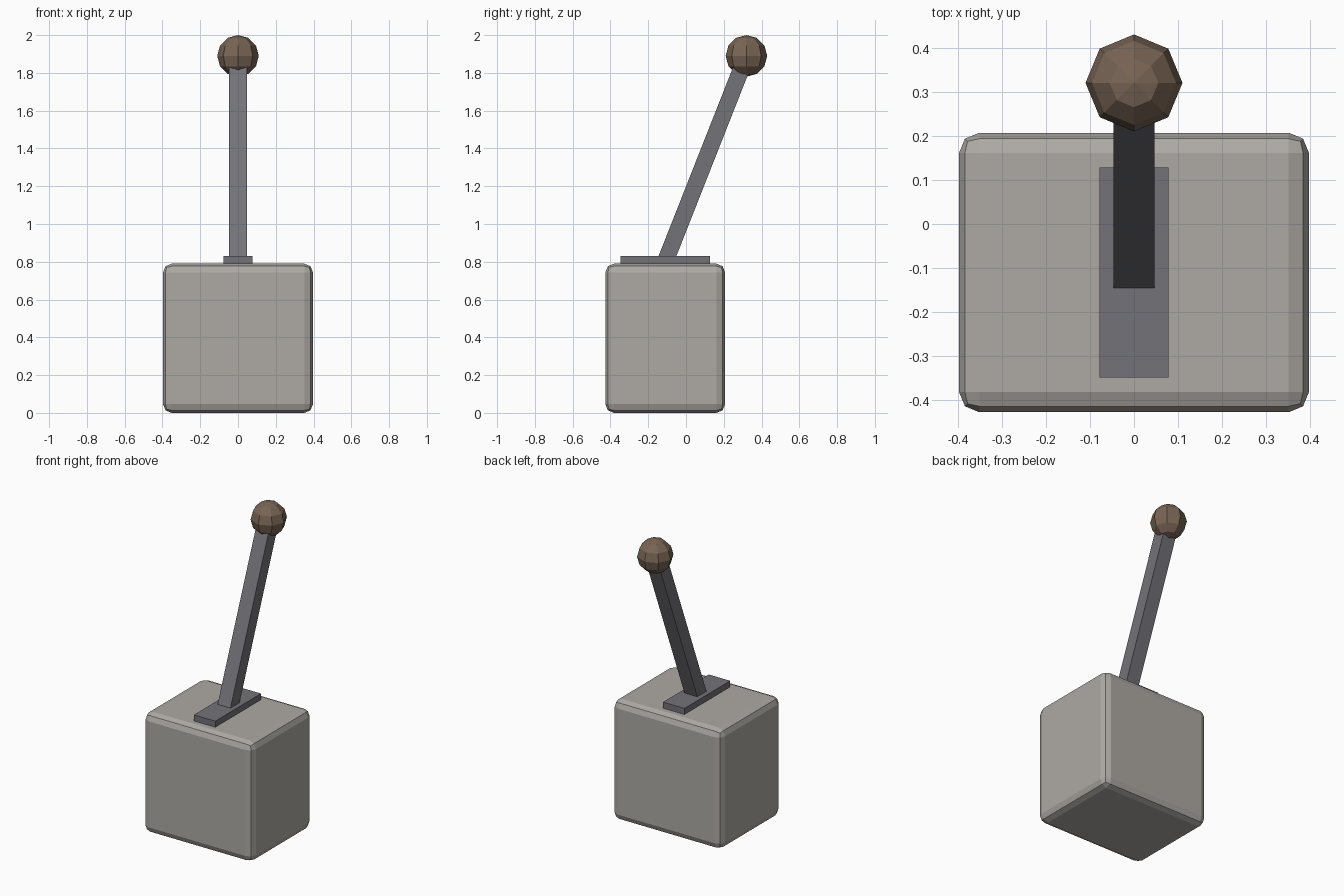
import bpy, bmesh, math
from mathutils import Vector

if "Cube" in bpy.data.objects:
    bpy.data.objects.remove(bpy.data.objects["Cube"])


def material(name, rgb):
    m = bpy.data.materials.new(name)
    m.diffuse_color = (*rgb, 1)
    m.use_nodes = True
    m.node_tree.nodes["Principled BSDF"].inputs["Base Color"].default_value = m.diffuse_color
    return m


stone = material("warm_grey", (0.42, 0.40, 0.37))
metal = material("dark_metal", (0.17, 0.17, 0.19))
wood = material("brown_wood", (0.19, 0.13, 0.09))


def finish(name, bm, mat):
    mesh = bpy.data.meshes.new(name)
    bm.to_mesh(mesh)
    bm.free()
    mesh.materials.append(mat)
    obj = bpy.data.objects.new(name, mesh)
    bpy.context.collection.objects.link(obj)
    return obj


def box(name, size, centre, mat):
    bm = bmesh.new()
    bmesh.ops.create_cube(bm, size=1)
    bmesh.ops.scale(bm, vec=size, verts=bm.verts)
    obj = finish(name, bm, mat)
    obj.location = centre
    return obj


# Base block with softened edges
base = box("base_block", (0.794, 0.634, 0.79), (0, -0.11, 0.395), stone)
bevel = base.modifiers.new("edge_bevel", 'BEVEL')
bevel.width = 0.046
bevel.segments = 2

# Slot plate on top of the base
box("slot_plate", (0.156, 0.476, 0.06), (0, -0.11, 0.80), metal)

# Leaning lever, running from inside the plate to the knob centre
knob_centre = Vector((0, 0.32, 1.89))
foot = Vector((0, -0.114, 0.79))
shaft = knob_centre - foot
lever = box("lever", (0.094, 0.088, shaft.length), (foot + knob_centre) / 2, metal)
lever.rotation_euler.x = -math.atan2(shaft.y, shaft.z)

# Low-poly knob
bm = bmesh.new()
bmesh.ops.create_uvsphere(bm, u_segments=8, v_segments=6, radius=0.11)
knob = finish("knob", bm, wood)
knob.location = knob_centre
